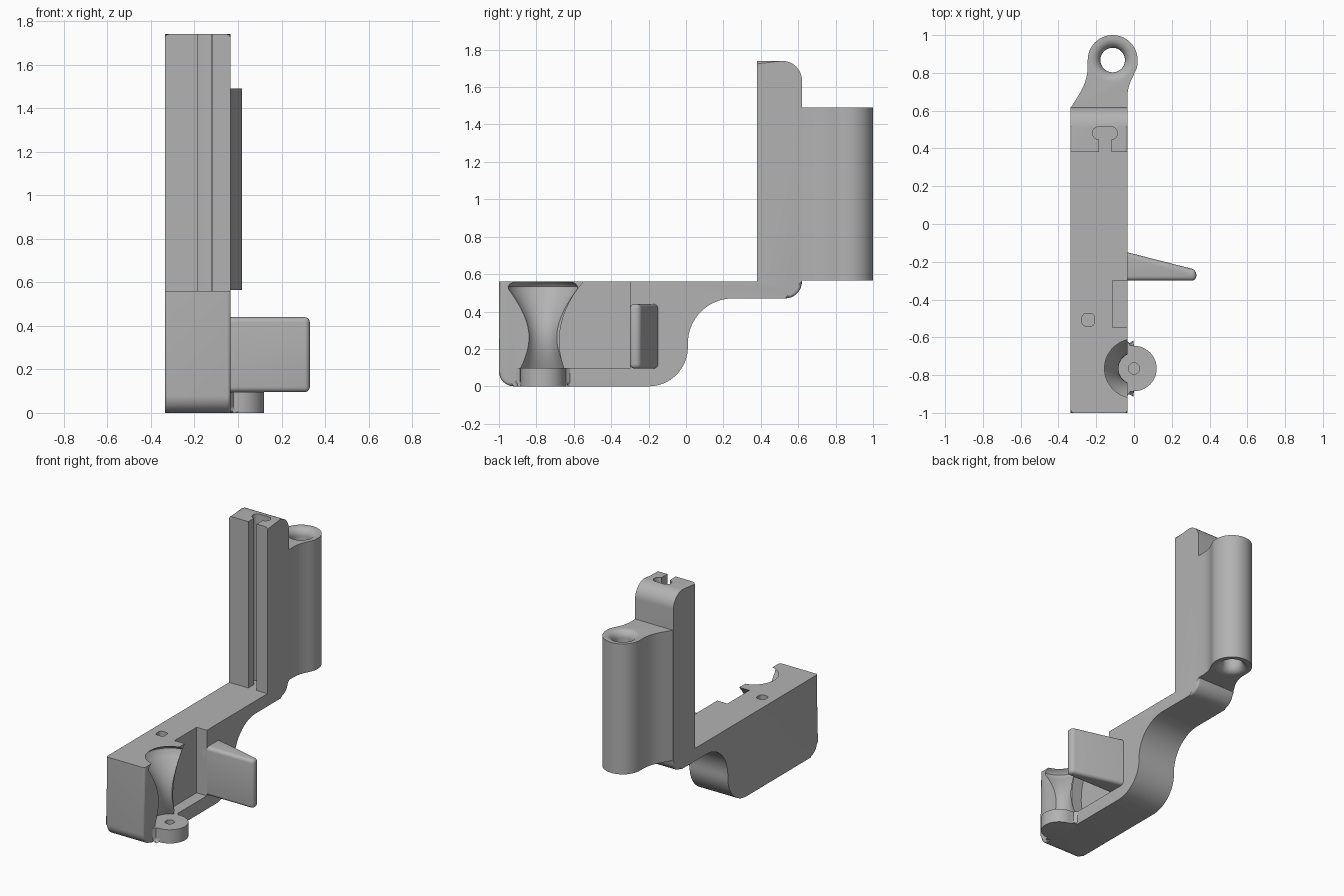
import bpy, bmesh
from math import sin, cos, radians, pi

old = bpy.data.objects.get("Cube")
if old:
    bpy.data.objects.remove(old, do_unlink=True)

GREY = (0.45, 0.45, 0.45, 1)
plastic = bpy.data.materials.new("grey plastic")
plastic.use_nodes = True
plastic.diffuse_color = GREY
plastic.node_tree.nodes["Principled BSDF"].inputs["Base Color"].default_value = GREY

LEFT, RIGHT, DECK, TOP, FACE = -0.335, -0.035, 0.56, 1.74, 0.38


def arc(cx, cy, r, a0, a1, n=12):
    steps = [radians(a0 + (a1 - a0) * i / n) for i in range(n + 1)]
    return [(cx + r * cos(a), cy + r * sin(a)) for a in steps]


def curve(p, a, b, q, n=12):
    """Cubic curve from p to q."""
    out = []
    for i in range(n + 1):
        t = i / n
        w = ((1 - t) ** 3, 3 * t * (1 - t) ** 2, 3 * t * t * (1 - t), t ** 3)
        out.append(tuple(sum(k * v[j] for k, v in zip(w, (p, a, b, q))) for j in (0, 1)))
    return out


def finish(name, bm):
    bmesh.ops.recalc_face_normals(bm, faces=bm.faces)
    mesh = bpy.data.meshes.new(name)
    bm.to_mesh(mesh)
    bm.free()
    mesh.materials.append(plastic)
    ob = bpy.data.objects.new(name, mesh)
    bpy.context.collection.objects.link(ob)
    return ob


def prism(name, pts, axis, lo, hi, bevel=0, pick=None, segments=5):
    """Extrude an outline along x or z and round the picked edges."""
    bm = bmesh.new()
    place = (lambda p, h: (h, *p)) if axis == "x" else (lambda p, h: (*p, h))
    a, b = [[bm.verts.new(place(p, h)) for p in pts] for h in (lo, hi)]
    bm.faces.new(a)
    bm.faces.new(b)
    for i in range(len(pts)):
        bm.faces.new((a[i - 1], a[i], b[i], b[i - 1]))
    if bevel:
        edges = [e for e in bm.edges if pick is None or pick(*[v.co for v in e.verts])]
        bmesh.ops.bevel(bm, geom=edges, offset=bevel, segments=segments,
                        profile=0.5, affect="EDGES", clamp_overlap=True)
    return finish(name, bm)


def turned(name, cx, cy, profile, n=64):
    """Closed solid of revolution about a vertical axis."""
    bm = bmesh.new()
    rings = [[bm.verts.new((cx + r * cos(2 * pi * i / n), cy + r * sin(2 * pi * i / n), z))
              for i in range(n)] for r, z in profile]
    for a, b in zip(rings, rings[1:]):
        for i in range(n):
            bm.faces.new((a[i - 1], a[i], b[i], b[i - 1]))
    bm.faces.new(rings[0])
    bm.faces.new(rings[-1])
    return finish(name, bm)


def cut(ob, cutter):
    mod = ob.modifiers.new("cut", "BOOLEAN")
    mod.operation, mod.solver, mod.object = "DIFFERENCE", "EXACT", cutter
    bpy.context.view_layer.objects.active = ob
    bpy.ops.object.modifier_apply(modifier=mod.name)
    bpy.data.objects.remove(cutter, do_unlink=True)


# Body: side outline with swept underside and tall upright
outline = ([(-1, DECK)] + arc(-0.92, 0.08, 0.08, 180, 270, 8)
           + arc(-0.2, 0.21, 0.21, 270, 360, 16)
           + arc(0.25, 0.23, 0.24, 180, 90, 16)
           + arc(0.53, 0.56, 0.09, 270, 360, 8)
           + arc(0.515, TOP - 0.105, 0.105, 0, 90, 10)
           + [(FACE, TOP), (FACE, DECK)])


def outer_edge(a, b):
    inner = all(v.z > DECK - 0.001 and v.y < FACE + 0.001 for v in (a, b))
    return abs(a.x - b.x) < 0.001 and not inner


body = prism("body", outline, "x", LEFT, RIGHT, 0.055, outer_edge)

# T-slot in the front of the upright
slot = ([(-0.185, 0.3), (-0.12, 0.3), (-0.12, 0.447)]
        + arc(-0.122, 0.481, 0.034, -90, 90) + arc(-0.186, 0.481, 0.034, 90, 270)
        + [(-0.185, 0.446)])
cut(body, prism("slot_cutter", slot, "z", DECK, 1.9))

# Side recess whose front edge follows the flared guide
recess = (curve((-0.51, 0.6), (-0.65, 0.46), (-0.72, 0.28), (-0.65, 0.095))
          + [(-0.30, 0.095), (-0.30, 0.6)])
cut(body, prism("recess_cutter", recess, "x", -0.115, 0.1))

# Hourglass guide
hourglass = (curve((0.125, 0.095), (0.06, 0.24), (0.06, 0.34), (0.187, 0.52), 16)
             + [(0.19, 0.533), (0.18, 0.547), (0.156, DECK), (0.156, 0.7)])
cut(body, turned("hourglass_cutter", 0, -0.765, hourglass))

# Small rounded socket in the deck
socket = [(-0.275, -0.54), (-0.21, -0.54), (-0.21, -0.475), (-0.275, -0.475)]
cut(body, prism("socket_cutter", socket, "z", 0.3, 0.7, 0.02,
                lambda a, b: abs(a.z - b.z) > 0.1))

# Rounded foot tab with pin hole
tab = ([(-0.09, -0.91), (RIGHT, -0.91), (-0.02, -0.888)]
       + arc(0, -0.765, 0.12, -90, 90, 24)
       + [(-0.02, -0.642), (RIGHT, -0.62), (-0.09, -0.62)])
foot = prism("foot_tab", tab, "z", 0, 0.097, 0.045,
             lambda a, b: max(a.z, b.z) < 0.01)
cut(foot, turned("pin_cutter", 0, -0.765, [(0.03, 0.03), (0.03, 0.2)], 32))

# Tapered finger fin
fin_shape = [(-0.07, -0.141), (-0.07, -0.30), (0.33, -0.30), (0.33, -0.243)]
fin = prism("finger_fin", fin_shape, "z", 0.095, 0.44, 0.024,
            lambda a, b: max(a.x, b.x) > 0)

# Rear eyelet column blending into the upright
EX, EY, ER, LOW, HIGH = -0.113, 0.868, 0.132, 0.565, 1.49
column = (arc(EX, EY, ER, 0, 180, 32)
          + curve((-0.245, 0.84), (-0.245, 0.74), (-0.29, 0.69), (LEFT, 0.615))
          + [(LEFT, 0.56), (RIGHT, 0.56), (RIGHT, 0.615)]
          + curve((RIGHT, 0.67), (-0.035, 0.76), (0.017, 0.8), (EX + ER, 0.85)))
eyelet = prism("eyelet_column", column, "z", LOW, HIGH)
lip = 0.05
bore = ([(0.065 + lip, LOW - 0.1)] + arc(0.065 + lip, LOW + lip, lip, 270, 180, 8)
        + arc(0.065 + lip, HIGH - lip, lip, 180, 90, 8) + [(0.065 + lip, HIGH + 0.1)])
cut(eyelet, turned("bore_cutter", EX, EY, bore))

# Smooth curved faces, keep crisp edges
bpy.ops.object.select_all(action="DESELECT")
for ob in (body, foot, fin, eyelet):
    ob.select_set(True)
bpy.context.view_layer.objects.active = body
bpy.ops.object.shade_smooth_by_angle(angle=radians(30))
